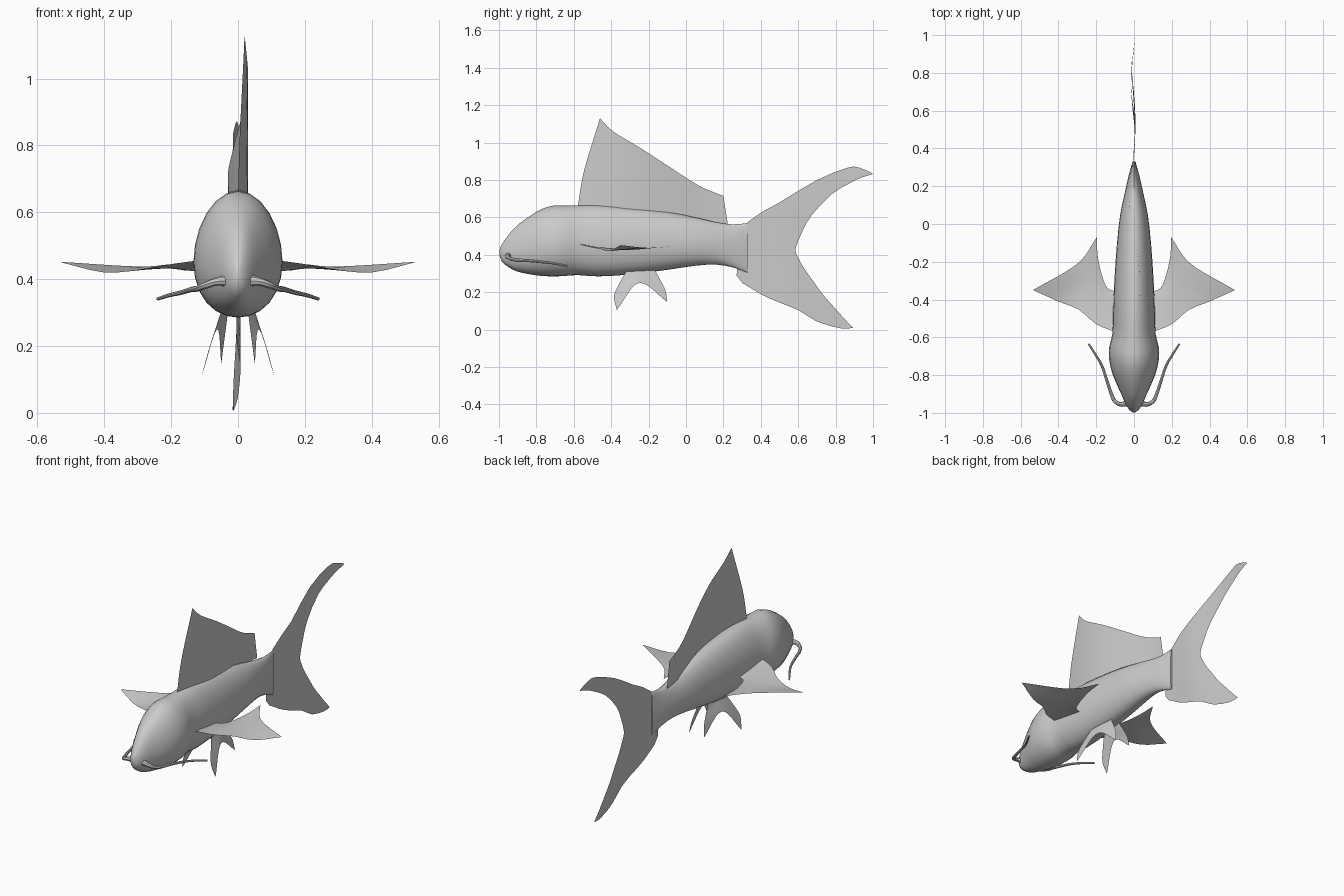
import bpy
import math
from mathutils import Vector


def resample(pts, per=3):
    """Smooth curve through the points (Catmull-Rom), 'per' steps per span."""
    pts = [Vector(p) for p in pts]
    ext = [2 * pts[0] - pts[1]] + pts + [2 * pts[-1] - pts[-2]]
    out = []
    for i in range(1, len(ext) - 2):
        a, b, c, d = ext[i - 1:i + 3]
        for k in range(per):
            t = k / per
            out.append(0.5 * (2 * b + (c - a) * t + (2 * a - 5 * b + 4 * c - d) * t * t
                              + (3 * b - a - 3 * c + d) * t ** 3))
    return out + [pts[-1]]


def make(name, rows, closed=False, mirror=False):
    """Skin a list of equally long point rows; closed rows become a capped tube."""
    n = len(rows[0])
    verts = [v for r in rows for v in r]
    faces = []
    for i in range(len(rows) - 1):
        for j in range(n if closed else n - 1):
            k = (j + 1) % n
            faces.append((i * n + j, i * n + k, (i + 1) * n + k, (i + 1) * n + j))
    if closed:
        faces.append(tuple(range(n - 1, -1, -1)))
        faces.append(tuple(range((len(rows) - 1) * n, len(rows) * n)))
    me = bpy.data.meshes.new(name)
    me.from_pydata([tuple(v) for v in verts], [], faces)
    me.validate()
    ob = bpy.data.objects.new(name, me)
    bpy.context.collection.objects.link(ob)
    if mirror:
        ob.modifiers.new("mirror", 'MIRROR').use_mirror_merge = False
    bpy.ops.object.select_all(action='DESELECT')
    ob.select_set(True)
    bpy.context.view_layer.objects.active = ob
    bpy.ops.object.shade_smooth_by_angle(angle=math.radians(40))
    return ob


def fin(name, rails, wave=None, mirror=False, per=3, across=6):
    """Thin sheet spanned between two or three edge rails."""
    rails = [resample(r, per) for r in rails]
    rows = []
    for s in range(len(rails[0])):
        row = resample([r[s] for r in rails], across)
        if wave:
            row = [Vector((wave(p.y, p.z), p.y, p.z)) for p in row]
        rows.append(row)
    return make(name, rows, mirror=mirror)


# Body: (y, half width, bottom, top)
sections = [
    (-0.998, 0.004, 0.40, 0.425), (-0.985, 0.024, 0.365, 0.455), (-0.95, 0.046, 0.335, 0.505),
    (-0.90, 0.068, 0.31, 0.56), (-0.80, 0.112, 0.29, 0.63), (-0.72, 0.131, 0.285, 0.662),
    (-0.65, 0.131, 0.287, 0.663), (-0.58, 0.114, 0.292, 0.665), (-0.47, 0.111, 0.285, 0.668),
    (-0.30, 0.104, 0.295, 0.655), (-0.10, 0.09, 0.32, 0.63), (0.05, 0.073, 0.342, 0.60),
    (0.16, 0.05, 0.348, 0.575), (0.25, 0.03, 0.333, 0.563), (0.33, 0.008, 0.305, 0.57)]
rings = []
for a in resample([Vector(s) for s in sections], 2):
    y, w, lo, hi = a
    ring = []
    for k in range(24):
        t = math.tau * k / 24
        # widest point sits slightly below the middle
        z = (lo + hi) / 2 + (hi - lo) / 2 * (math.sin(t) - 0.12 * math.cos(t) ** 2)
        ring.append((w * math.cos(t), y, z))
    rings.append(ring)
make("body", rings, closed=True)

# Dorsal fin, gently waving sideways along its length
dorsal_base = [(0, -0.58, 0.65), (0, -0.45, 0.655), (0, -0.32, 0.645), (0, -0.15, 0.625),
               (0, 0.0, 0.595), (0, 0.12, 0.57), (0, 0.225, 0.555)]
dorsal_mid = [(0, -0.545, 0.85), (0, -0.425, 0.855), (0, -0.29, 0.82), (0, -0.13, 0.757),
              (0, 0.02, 0.70), (0, 0.12, 0.66), (0, 0.213, 0.63)]
dorsal_top = [(0, -0.46, 1.13), (0, -0.39, 1.06), (0, -0.25, 0.975), (0, -0.08, 0.865),
              (0, 0.04, 0.787), (0, 0.11, 0.75), (0, 0.20, 0.715)]
fin("dorsal_fin", [dorsal_base, dorsal_mid, dorsal_top],
    wave=lambda y, z: 0.03 * math.sin((y + 0.58) / 0.53 * math.pi))

# Forked tail: leading outline and trailing fork, upper tip to lower tip
tail_lead = [(0.99, 0.84), (0.92, 0.868), (0.86, 0.865), (0.70, 0.80), (0.50, 0.68), (0.33, 0.575),
             (0.30, 0.44), (0.27, 0.29), (0.35, 0.22), (0.45, 0.165), (0.60, 0.105),
             (0.70, 0.043), (0.83, 0.007), (0.895, 0.01)]
tail_trail = [(1.0, 0.832), (0.93, 0.81), (0.87, 0.78), (0.78, 0.725), (0.67, 0.61), (0.62, 0.52),
              (0.585, 0.43), (0.60, 0.385), (0.63, 0.33), (0.68, 0.26), (0.73, 0.19),
              (0.79, 0.122), (0.85, 0.055), (0.895, 0.008)]
fin("tail_fin", [[(0, y, z) for y, z in r] for r in (tail_lead, tail_trail)],
    wave=lambda y, z: -0.004 + 0.012 * math.sin((y - 0.3) * 9 + (z - 0.4) * 2) * min(1, (y - 0.25) * 4),
    per=2)

# Pectoral fins: leading edge, middle, inner edge
fin("pectoral_fins", [
    [(0.09, -0.575, 0.46), (0.20, -0.53, 0.445), (0.29, -0.455, 0.43), (0.40, -0.41, 0.42), (0.535, -0.35, 0.452)],
    [(0.09, -0.47, 0.44), (0.16, -0.42, 0.437), (0.21, -0.35, 0.432), (0.26, -0.28, 0.432), (0.30, -0.21, 0.438)],
    [(0.085, -0.36, 0.425), (0.14, -0.34, 0.425), (0.17, -0.27, 0.428), (0.192, -0.17, 0.437), (0.197, -0.07, 0.445)]],
    mirror=True)

# Pelvic fins
fin("pelvic_fins", [
    [(0.045, -0.315, 0.32), (0.068, -0.355, 0.25), (0.09, -0.385, 0.18), (0.11, -0.37, 0.105)],
    [(0.038, -0.25, 0.325), (0.046, -0.25, 0.30), (0.055, -0.25, 0.275), (0.063, -0.25, 0.25)],
    [(0.028, -0.17, 0.325), (0.034, -0.14, 0.27), (0.042, -0.11, 0.21), (0.05, -0.10, 0.148)]],
    mirror=True)

# Barbels: tapering tube swept back from the mouth
path = resample([(0.03, -0.945, 0.395), (0.065, -0.955, 0.393), (0.10, -0.94, 0.38), (0.12, -0.90, 0.372),
                 (0.14, -0.84, 0.369), (0.17, -0.75, 0.36), (0.205, -0.69, 0.352), (0.24, -0.635, 0.341)], 3)
tube = []
for i, p in enumerate(path):
    d = (path[min(i + 1, len(path) - 1)] - path[max(i - 1, 0)]).normalized()
    u = d.cross(Vector((0, 0, 1))).normalized()
    v = u.cross(d)
    f = i / (len(path) - 1)
    r = 0.012 - 0.007 * f + 0.009 * math.exp(-f * 12)
    tube.append([p + r * (u * math.cos(math.tau * k / 8) + v * math.sin(math.tau * k / 8)) for k in range(8)])
make("barbels", tube, closed=True, mirror=True)
